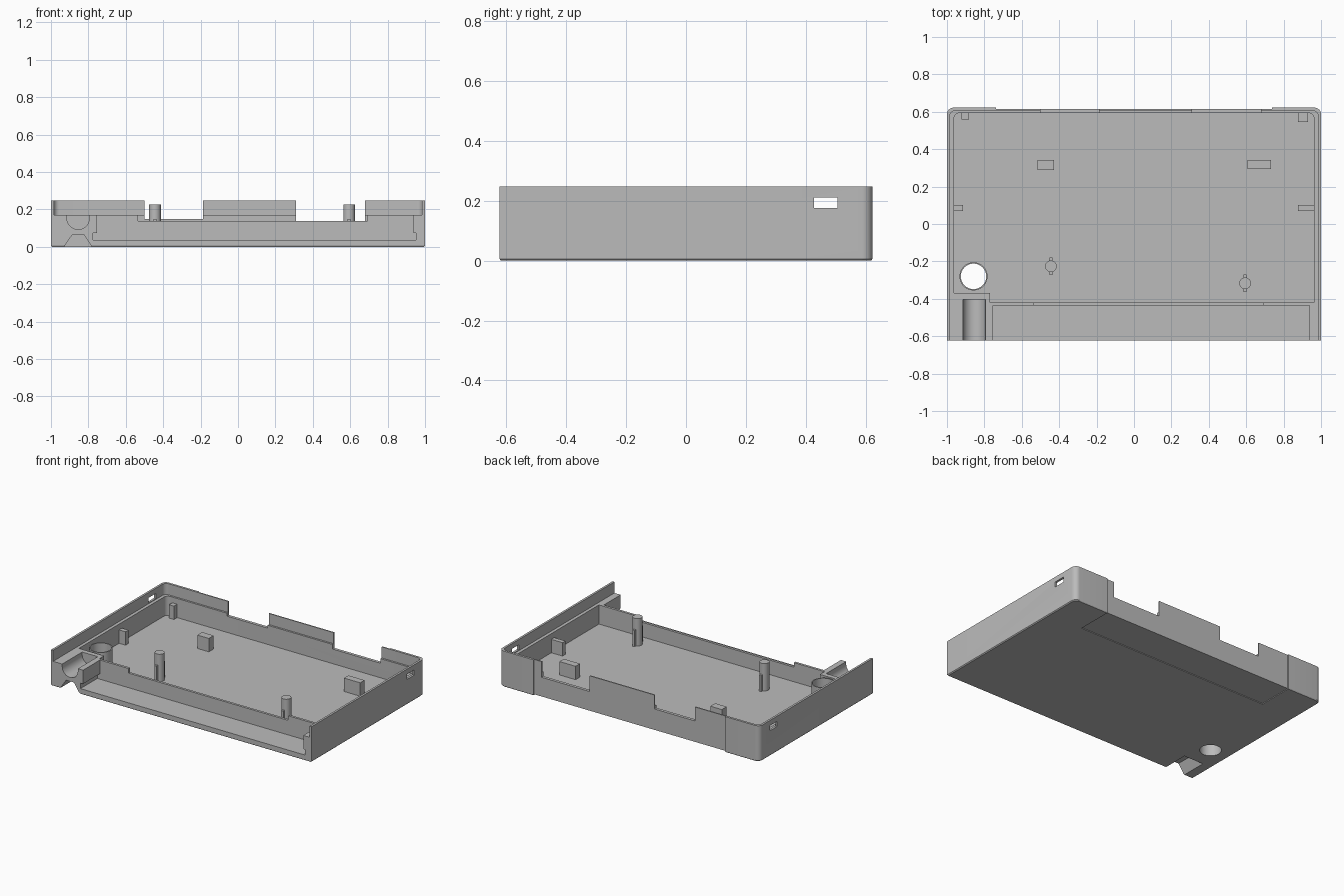
import bpy, bmesh, math
from mathutils import Vector

cube = bpy.data.objects.get("Cube")
if cube:
    bpy.data.objects.remove(cube, do_unlink=True)

grey = bpy.data.materials.new("plain grey")
grey.use_nodes = True
grey.diffuse_color = (0.5, 0.5, 0.5, 1)
grey.node_tree.nodes["Principled BSDF"].inputs["Base Color"].default_value = (0.5, 0.5, 0.5, 1)

HALF_Y, TOP, STEP, FLOOR = 0.622, 0.247, 0.17, 0.037


def loft(name, rings):
    """Closed solid through rings of matching points."""
    bm = bmesh.new()
    loops = [[bm.verts.new(p) for p in ring] for ring in rings]
    n = len(loops[0])
    for a, b in zip(loops, loops[1:]):
        for i in range(n):
            j = (i + 1) % n
            bm.faces.new((a[i], a[j], b[j], b[i]))
    bm.faces.new(loops[0][::-1])
    bm.faces.new(loops[-1])
    bmesh.ops.recalc_face_normals(bm, faces=bm.faces[:])
    mesh = bpy.data.meshes.new(name)
    bm.to_mesh(mesh)
    bm.free()
    obj = bpy.data.objects.new(name, mesh)
    bpy.context.collection.objects.link(obj)
    mesh.materials.append(grey)
    return obj


def prism(name, pts, lo, hi, axis="z"):
    place = (lambda p, h: (p[0], p[1], h)) if axis == "z" else (lambda p, h: (p[0], h, p[1]))
    return loft(name, [[place(p, h) for p in pts] for h in (lo, hi)])


def box(name, x0, x1, y0, y1, z0, z1):
    return prism(name, [(x0, y0), (x1, y0), (x1, y1), (x0, y1)], z0, z1)


def arc(cx, cy, r, start, end, steps):
    return [(cx + r * math.cos(math.radians(start + (end - start) * i / steps)),
             cy + r * math.sin(math.radians(start + (end - start) * i / steps)))
            for i in range(steps + 1)]


def disc(name, x, y, r, z0, z1):
    return prism(name, arc(x, y, r, 0, 360, 48)[:-1], z0, z1)


def rounded_back(x, y, r):
    """Back edge of an outline, right to left, with rounded corners."""
    return arc(x - r, y - r, r, 0, 90, 8) + arc(r - x, y - r, r, 90, 180, 8)


def apply_boolean(target, other, operation="DIFFERENCE"):
    mod = target.modifiers.new("cut", "BOOLEAN")
    mod.object, mod.operation, mod.solver = other, operation, "EXACT"
    bpy.context.view_layer.objects.active = target
    bpy.ops.object.modifier_apply(modifier=mod.name)
    bpy.data.objects.remove(other, do_unlink=True)


def smooth(obj):
    bpy.ops.object.select_all(action="DESELECT")
    obj.select_set(True)
    bpy.context.view_layer.objects.active = obj
    bpy.ops.object.shade_smooth_by_angle(angle=math.radians(30))


# Outer shell with a fine chamfer around the underside
outline = [(-1, -HALF_Y), (1, -HALF_Y)] + rounded_back(1, HALF_Y, 0.035)
c = 0.006
rings = [[(x * (1 - c), y * (1 - c), 0) for x, y in outline]]
rings += [[(x, y, z) for x, y in outline] for z in (c, TOP)]
case = loft("case_tray", rings)

# Thin upper lip, then the deep interior with its stepped front corner
lip = [(-0.985, -1), (0.985, -1)] + rounded_back(0.985, 0.606, 0.03)
inside = [(-0.963, -0.37), (-0.77, -0.37), (-0.77, -0.42), (0.963, -0.42)]
inside += rounded_back(0.963, 0.593, 0.03)

# Half-round cradle and the tapered notch beneath it
cradle = arc(-0.855, 0.153, 0.06, 180, 360, 20) + [(-0.795, 0.3), (-0.915, 0.3)]
notch = [(-0.94, -0.015), (-0.77, -0.015), (-0.825, 0.066), (-0.885, 0.066)]

cutters = [
    prism("lip_cut", lip, STEP, 1),
    prism("inside_cut", inside, FLOOR, 1),
    box("front_channel_cut", -0.755, 0.937, -1, -0.437, 0.07, 1),
    box("channel_undercut", -0.775, 0.952, -1, -0.437, FLOOR, 0.075),
    box("front_wall_cut", -0.535, 0.692, -0.5, -0.4, 0.138, 1),
    box("right_back_gap_cut", -0.5, -0.187, 0.5, 1, 0.15, 1),
    box("left_back_gap_cut", 0.31, 0.68, 0.5, 1, 0.138, 1),
    box("back_panel_cut", -0.737, 0.737, 0.614, 1, -1, 1),
    box("base_panel_cut", -0.737, 0.737, 0.37, 1, -1, 0.005),
    box("side_slot_cut", -2, 2, 0.427, 0.505, 0.175, 0.211),
    prism("cradle_cut", cradle, -1, -0.403, "y"),
    prism("notch_cut", notch, -1, -0.44, "y"),
    disc("floor_hole_cut", -0.858, -0.28, 0.068, -1, 0.1),
]
for cutter in cutters:
    apply_boolean(case, cutter)
smooth(case)

# Collar standing around the floor hole
collar = disc("hole_collar", -0.858, -0.28, 0.075, FLOOR - 0.005, STEP)
apply_boolean(collar, disc("collar_bore", -0.858, -0.28, 0.068, -1, 1))
smooth(collar)

# Round posts with a rib in front and behind
for side, x, y in (("right", -0.444, -0.226), ("left", 0.594, -0.317)):
    smooth(disc(side + "_post", x, y, 0.031, FLOOR - 0.005, 0.227))
    box(side + "_post_ribs", x - 0.008, x + 0.008, y - 0.046, y + 0.046, FLOOR - 0.005, 0.15)

# Support blocks on the floor and against the walls
blocks = {
    "right_floor_block": (-0.515, -0.427, 0.29, 0.343),
    "left_floor_block": (0.608, 0.732, 0.295, 0.343),
    "right_wall_block": (-0.97, -0.913, 0.07, 0.102),
    "left_wall_block": (0.877, 0.97, 0.07, 0.102),
    "right_corner_block": (-0.921, -0.883, 0.558, 0.6),
    "left_corner_block": (0.877, 0.929, 0.546, 0.6),
}
for name, bounds in blocks.items():
    box(name, *bounds, FLOOR - 0.005, 0.13)
